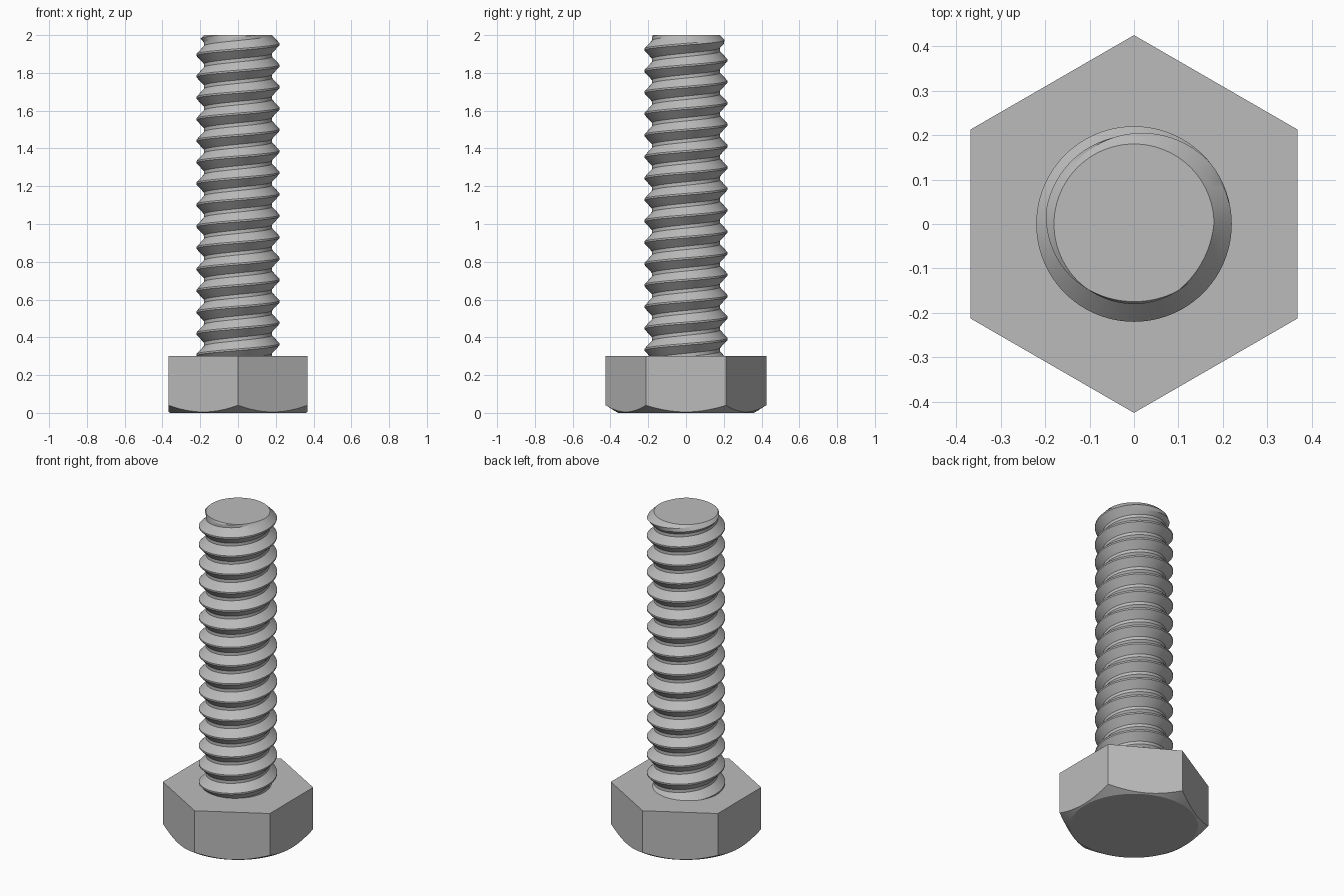
import bpy, bmesh
from math import cos, sin, pi, radians

cube = bpy.data.objects.get("Cube")
if cube:
    bpy.data.objects.remove(cube, do_unlink=True)

# One plain steel colour
steel = bpy.data.materials.new("steel grey")
steel.use_nodes = True
GREY = (0.5, 0.5, 0.5, 1)
steel.diffuse_color = GREY
steel.node_tree.nodes["Principled BSDF"].inputs["Base Color"].default_value = GREY

HEAD_TOP, TOTAL = 0.3, 2.0
FLAT = 0.368            # half width across the flats
FACE_R = 0.36           # round bearing face under the head
ROOT, CREST = 0.18, 0.22
PITCH = 0.1135
SEGS = 96


def finish(bm, name):
    bmesh.ops.recalc_face_normals(bm, faces=bm.faces[:])
    mesh = bpy.data.meshes.new(name)
    bm.to_mesh(mesh)
    bm.free()
    mesh.materials.append(steel)
    ob = bpy.data.objects.new(name, mesh)
    bpy.context.collection.objects.link(ob)
    bpy.ops.object.select_all(action='DESELECT')
    ob.select_set(True)
    bpy.context.view_layer.objects.active = ob
    bpy.ops.object.shade_smooth_by_angle(angle=radians(20))
    return ob


# Hexagonal head, its lower corners turned off by a cone
bm = bmesh.new()
rings = [[], [], []]
for i in range(SEGS):
    a = 2 * pi * i / SEGS
    off = (a + pi / 6) % (pi / 3) - pi / 6
    r_hex = FLAT / cos(off)
    chamfer_z = (r_hex - FACE_R) * 0.62
    for ring, r, z in zip(rings, (FACE_R, r_hex, r_hex), (0, chamfer_z, HEAD_TOP)):
        ring.append(bm.verts.new((r * cos(a), r * sin(a), z)))
for low, high in zip(rings, rings[1:]):
    for i in range(SEGS):
        j = (i + 1) % SEGS
        bm.faces.new((low[i], low[j], high[j], high[i]))
bm.faces.new(rings[0][::-1])
bm.faces.new(rings[2])
finish(bm, "hex_head")

# Threaded shank: a tooth profile swept up a right-handed helix
MID = (ROOT + CREST) / 2
tooth = [(-0.04, CREST), (0.04, CREST), (0.23, MID),
         (0.42, ROOT), (0.58, ROOT), (0.77, MID)]
TURNS = 18
start = 1.952 - 16 * PITCH
bm = bmesh.new()
columns = []
for i in range(SEGS):
    a = 2 * pi * i / SEGS
    column = []
    for turn in range(TURNS):
        for u, r in tooth:
            z = start + PITCH * (turn + u + i / SEGS)
            r = min(r, ROOT + TOTAL - z)      # lead-in chamfer at the tip
            column.append(bm.verts.new((r * cos(a), r * sin(a), z)))
    columns.append(column)
for i in range(SEGS):
    left, right = columns[i], columns[(i + 1) % SEGS]
    if i == SEGS - 1:
        right = right[len(tooth):]            # join to the next turn
    for k in range(min(len(left), len(right)) - 1):
        bm.faces.new((left[k], right[k], right[k + 1], left[k + 1]))

# Flat tip of the shank
geom = bm.verts[:] + bm.edges[:] + bm.faces[:]
bmesh.ops.bisect_plane(bm, geom=geom, plane_co=(0, 0, TOTAL),
                       plane_no=(0, 0, 1), clear_outer=True)
rim = [e for e in bm.edges if e.is_boundary
       and all(v.co.z > TOTAL - 0.001 for v in e.verts)]
bmesh.ops.holes_fill(bm, edges=rim, sides=0)
finish(bm, "threaded_shank")
